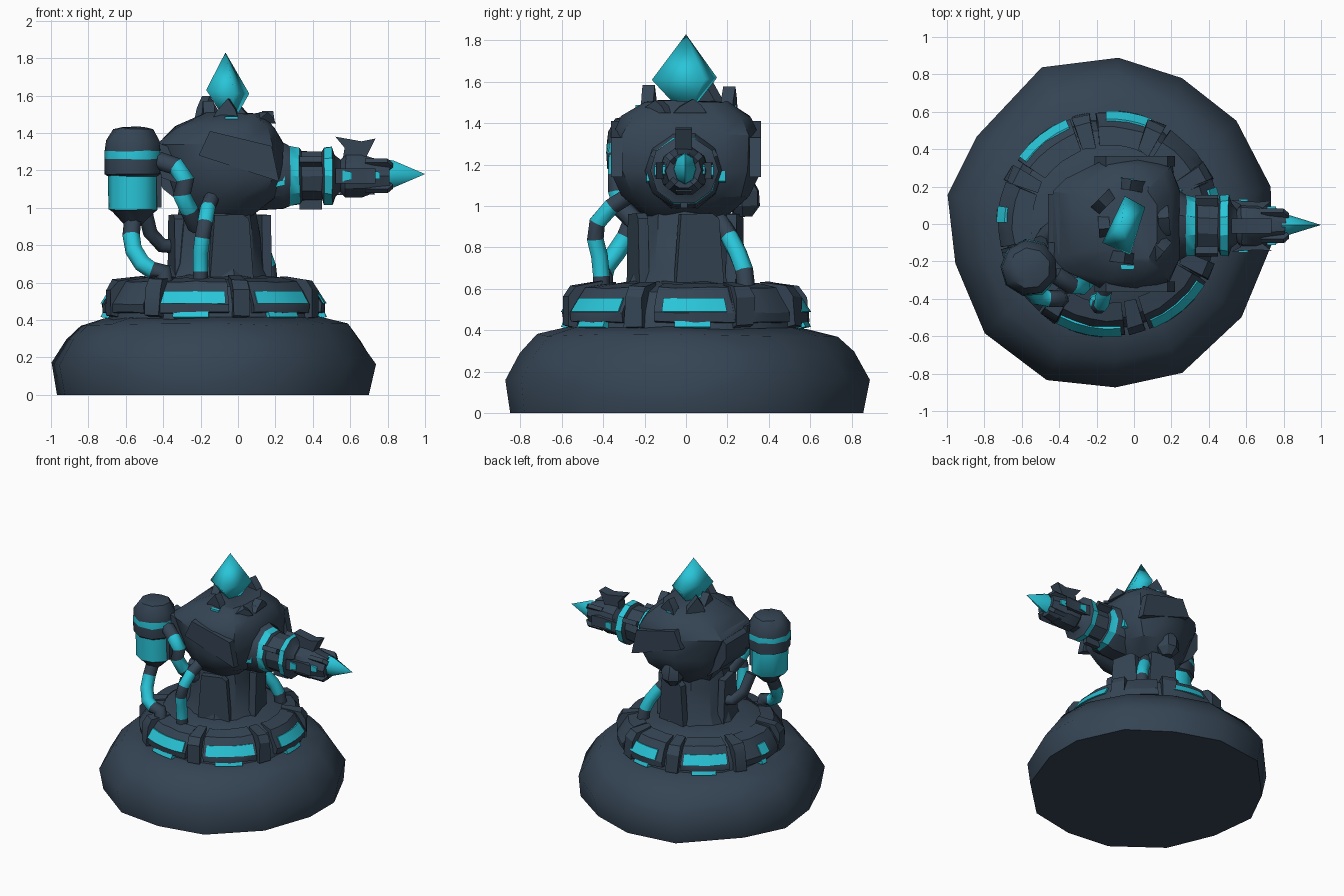
import bpy, bmesh, math, random
from mathutils import Vector, Matrix

random.seed(4)
CX = -0.13  # centre line of the round base


def material(name, rgb):
    m = bpy.data.materials.new(name)
    m.diffuse_color = (*rgb, 1)
    return m


MATS = [material("dark slate", (0.035, 0.058, 0.088)),
        material("glowing cyan", (0.022, 0.56, 0.69))]
D, C = 0, 1


def skin(name, rings, mats=D, jitter=0.0, angle=32):
    """Joins rings of equal length into a closed, capped solid; mats is one index or one per band."""
    bm = bmesh.new()
    rows = [[bm.verts.new(Vector(p) + Vector([random.uniform(-jitter, jitter) for _ in range(3)]))
             for p in ring] for ring in rings]
    n = len(rows[0])
    bands = [mats] * (len(rows) - 1) if isinstance(mats, int) else mats
    for a, b, m in zip(rows, rows[1:], bands):
        for i in range(n):
            j = (i + 1) % n
            bm.faces.new((a[i], a[j], b[j], b[i])).material_index = m
    bm.faces.new(rows[0]).material_index = bands[0]
    bm.faces.new(rows[-1]).material_index = bands[-1]
    bmesh.ops.remove_doubles(bm, verts=bm.verts, dist=0.0005)
    bmesh.ops.recalc_face_normals(bm, faces=bm.faces)
    me = bpy.data.meshes.new(name)
    bm.to_mesh(me)
    bm.free()
    ob = bpy.data.objects.new(name, me)
    bpy.context.collection.objects.link(ob)
    for m in MATS:
        me.materials.append(m)
    bpy.ops.object.select_all(action='DESELECT')
    ob.select_set(True)
    bpy.context.view_layer.objects.active = ob
    bpy.ops.object.shade_smooth_by_angle(angle=math.radians(angle))
    return ob


def lathe(name, profile, sides, origin, mats=D, along_x=False, turn=0.0, jitter=0.0, angle=32, flat=1.0):
    """Profile of (radius, distance along the axis)."""
    rings = []
    for r, h in profile:
        ring = []
        for i in range(sides):
            a = turn + math.tau * i / sides
            u, v = r * math.cos(a) * flat, r * math.sin(a)
            ring.append(Vector(origin) + Vector((h, u, v) if along_x else (u, v, h)))
        rings.append(ring)
    return skin(name, rings, mats, jitter, angle)


def tube(name, points, radius, mats=D, sides=7):
    pts = [Vector(p) for p in points]
    rings = []
    for i, p in enumerate(pts):
        t = (pts[min(i + 1, len(pts) - 1)] - pts[max(i - 1, 0)]).normalized()
        u = t.cross(Vector((0.3, 1, 0.1))).normalized()
        v = t.cross(u)
        rings.append([p + radius * (math.cos(k * math.tau / sides) * u + math.sin(k * math.tau / sides) * v)
                      for k in range(sides)])
    return skin(name, rings, mats, angle=60)


def slab(name, outline, centre, depth, rot=(0, 0, 0), mat=D):
    """Flat outline in local x-z, thickened along local y, then turned and placed."""
    m = Matrix.Translation(centre)
    for ang, ax in zip(rot, 'XYZ'):
        m = m @ Matrix.Rotation(math.radians(ang), 4, ax)
    return skin(name, [[m @ Vector((x, s * depth / 2, z)) for x, z in outline] for s in (-1, 1)], mat)


def arc_block(name, ang, width, section, mat=D, steps=4, jitter=0.0):
    """Section of (radius, z) swept around the base centre."""
    rings = []
    for i in range(steps + 1):
        a = math.radians(ang + width * (i / steps - 0.5))
        rings.append([(CX + r * math.cos(a), r * math.sin(a), z) for r, z in section])
    return skin(name, rings, mat, jitter)


# Rocky base mound: an uneven outline scaled inwards as it rises
OUTLINE = [(-0.085, 0.89), (0.26, 0.775), (0.555, 0.55), (0.73, 0.20), (0.73, -0.10), (0.58, -0.50), (0.26, -0.80),
           (-0.10, -0.88), (-0.46, -0.83), (-0.80, -0.58), (-0.95, -0.21), (-1.0, 0.15), (-0.845, 0.46), (-0.49, 0.83)]
base = skin("base_mound", [[(CX + (x - CX) * k, y * k, z) for x, y in OUTLINE] for k, z in
                           [(0.97, 0.0), (1.0, 0.165), (0.905, 0.295), (0.825, 0.375), (0.655, 0.412), (0.45, 0.42)]],
            jitter=0.008, angle=50)
for v in base.data.vertices:
    if v.co.z < 0.05:
        v.co.z = 0.0
    v.co.x = max(v.co.x, -1.0)

# Stepped turntable
lathe("turntable", [(0.57, 0.39), (0.56, 0.48), (0.51, 0.58), (0.40, 0.62), (0.26, 0.635)],
      18, (CX, 0, 0), jitter=0.007)

# Sloped armour blocks around the turntable; (angle, share of the block that glows)
BLOCKS = [(4, 0.8), (-50, 0.9), (-101, 0.9), (-148, 0), (175, 0.25), (128, 0.9), (80, 0.7), (40, 0)]
for i, (a, glow) in enumerate(BLOCKS):
    w = 38 if a < 10 else 34
    arc_block(f"ring_block_{i}", a, w,
              [(0.5, 0.43), (0.595, 0.44), (0.598, 0.485), (0.55, 0.56), (0.52, 0.605), (0.42, 0.625)], jitter=0.004)
    if glow:
        arc_block(f"ring_light_{i}", a, w * glow, [(0.57, 0.485), (0.605, 0.489), (0.562, 0.556), (0.53, 0.55)], C)
        arc_block(f"lower_light_{i}", a - 1, w * glow * 0.55,
                  [(0.55, 0.405), (0.606, 0.416), (0.592, 0.445), (0.55, 0.445)], C)
    # clamp between neighbouring blocks
    arc_block(f"ring_clamp_{i}", a + 25, 9, [(0.5, 0.40), (0.605, 0.42), (0.60, 0.56), (0.56, 0.615), (0.42, 0.635)],
              steps=1, jitter=0.008)

# Neck column with leaning plates
lathe("neck", [(0.29, 0.6), (0.25, 0.70), (0.225, 0.9), (0.20, 1.02)], 10, (-0.11, -0.01, 0), jitter=0.008)
PLATE = [(-0.12, 0), (0.12, 0), (0.095, 0.32), (0.06, 0.345), (-0.095, 0.34)]
for i, a in enumerate((15, 80, 190, 285)):
    t = math.radians(a)
    slab(f"neck_plate_{i}", PLATE, (-0.10 + 0.235 * math.cos(t), 0.24 * math.sin(t), 0.62), 0.05, (0, 0, a + 90))


# Faceted head: wide in the middle, narrow at the rear
def head_ring(z, back, front, half):
    mid = (back + front) / 2 + 0.02
    pts = [(front, 0.5), (front - 0.05, 0.85), (mid + 0.08, 1.0), (mid - 0.08, 0.98), (back + 0.06, 0.68), (back, 0.5)]
    return [(x, half * k, z) for x, k in pts] + [(x, -half * k, z) for x, k in reversed(pts)]


skin("head", [head_ring(*r) for r in [(0.95, -0.27, 0.06, 0.20), (1.05, -0.33, 0.19, 0.31), (1.17, -0.37, 0.24, 0.355),
                                      (1.34, -0.43, 0.24, 0.355), (1.43, -0.33, 0.20, 0.31), (1.505, -0.17, 0.13, 0.20)]],
     jitter=0.008)
# Hump on the rear of the head
slab("head_hump", [(-0.30, 1.02), (-0.40, 1.10), (-0.46, 1.20), (-0.46, 1.31), (-0.40, 1.37), (-0.28, 1.40)],
     (0, 0, 0), 0.32)

# Cheek plates, mirrored
for s, side in ((-1, "left"), (1, "right")):
    slab(f"cheek_plate_{side}", [(-0.21, 1.28), (-0.15, 1.41), (0.18, 1.33), (0.22, 1.14)], (0, s * 0.335, 0), 0.055)
    slab(f"head_light_{side}", [(-0.07, 1.463), (0.0, 1.465), (0.0, 1.488), (-0.07, 1.488)], (0, s * 0.228, 0), 0.03, mat=C)
    slab(f"nose_light_{side}", [(0.20, 1.11), (0.25, 1.12), (0.25, 1.17), (0.21, 1.17)], (0, s * 0.17, 0), 0.04, mat=C)
slab("brow_light", [(-0.03, 1.465), (0.03, 1.465), (0.025, 1.485), (-0.025, 1.485)], (0.15, 0, 0), 0.05, (0, 0, 90), C)

# Pointed prongs holding the crystal
PRONG = [(-0.08, 0), (0.08, 0), (0.055, 0.075), (0.015, 0.135), (-0.05, 0.06)]
for i, (a, r, k) in enumerate([(5, 0.2, 0.5), (80, 0.21, 0.95), (185, 0.12, 0.9), (262, 0.18, 1.0), (135, 0.17, 1.1),
                               (320, 0.22, 0.45)]):
    t = math.radians(a)
    slab(f"crown_prong_{i}", [(x, z * k) for x, z in PRONG],
         (-0.04 + r * math.cos(t), r * math.sin(t), 1.45), 0.06, (0, 0, a + 90))

# Floating crystal
corners = [(-0.05, 0.15, 1.62), (0.06, 0.09, 1.61), (-0.02, -0.165, 1.61), (-0.17, -0.10, 1.63)]
foot = [(-0.04 + (x + 0.04) * 0.3, y * 0.3, 1.485) for x, y, z in corners]
skin("crystal", [foot, corners, [(-0.067, 0, 1.83)] * 4], C, angle=100)

# Gun barrel with glowing bands and pointed tip
AXIS = (0, -0.01, 1.17)
lathe("barrel", [(0.19, 0.12), (0.185, 0.24), (0.165, 0.28), (0.155, 0.33), (0.14, 0.34), (0.135, 0.45),
                 (0.16, 0.46), (0.165, 0.505), (0.12, 0.52), (0.09, 0.55), (0.12, 0.575), (0.12, 0.66), (0.10, 0.72),
                 (0.085, 0.81)],
      10, AXIS, [D, D, C, D, D, D, C, D, D, D, D, D, D], True, jitter=0.004)
lathe("barrel_tip", [(0.077, 0.79), (0.073, 0.83), (0.0, 1.0)], 8, (0, -0.005, 1.18), C, True, angle=50, flat=0.72)
for i in range(3):  # raised cooling blocks clamped between the bands
    t = math.radians(30 + 120 * i)
    slab(f"barrel_block_{i}", [(0.33, -0.05), (0.45, -0.05), (0.45, 0.05), (0.33, 0.05)],
         (0, -0.01 + 0.13 * math.cos(t), 1.17 + 0.13 * math.sin(t)), 0.035, (math.degrees(t) - 90, 0, 0))

# Claw fins around the muzzle, and small glowing studs
FIN = [(0.56, 0.09), (0.68, 0.09), (0.735, 0.20), (0.66, 0.185), (0.52, 0.21), (0.57, 0.15)]
for i, (a, lift, k) in enumerate([(0, 0, 1.0), (90, 0.05, 0.42), (180, 0.03, 0.35), (270, 0.05, 0.42)]):
    slab(f"muzzle_fin_{i}", [(x, lift + z * k) for x, z in FIN], AXIS, 0.08, (a, 0, 0))
    t = math.radians(a + 45)
    slab(f"muzzle_jaw_{i}", [(0.68, -0.035), (0.80, -0.03), (0.83, 0.0), (0.80, 0.035), (0.68, 0.035)],
         (0, -0.01 + 0.08 * math.sin(t), 1.17 + 0.08 * math.cos(t)), 0.03, (-a - 45, 0, 0))
for s in (-1, 1):
    slab("muzzle_stud", [(0.56, 1.14), (0.61, 1.15), (0.61, 1.19), (0.56, 1.20)], (0, -0.01 + s * 0.135, 0), 0.015, mat=C)
    slab("jaw_stud", [(0.71, 1.15), (0.76, 1.155), (0.76, 1.19), (0.71, 1.20)], (0, -0.01 + s * 0.095, 0), 0.015, mat=C)

# Fuel tank on the rear left
TANK = (-0.56, -0.235, 0)
lathe("tank", [(0.05, 0.91), (0.115, 0.975), (0.132, 0.99), (0.135, 1.17), (0.152, 1.18), (0.155, 1.26), (0.153, 1.302),
               (0.148, 1.36), (0.11, 1.42), (0.06, 1.43)], 9, TANK, [D, D, C, D, D, C, D, D, D], turn=0.3, jitter=0.004,
      angle=45)
slab("tank_bracket", [(-0.46, 1.18), (-0.30, 1.12), (-0.30, 1.30), (-0.46, 1.36)], (0, -0.17, 0), 0.14)
slab("tank_rib", [(-0.01, 1.0), (0.02, 1.0), (0.02, 1.18), (-0.01, 1.18)], (-0.43, -0.235, 0), 0.06)

# Hoses between tank, head and turntable
tube("tank_hose", [(-0.56, -0.25, 0.95), (-0.57, -0.29, 0.85), (-0.555, -0.34, 0.77), (-0.51, -0.39, 0.70),
                   (-0.46, -0.40, 0.665), (-0.40, -0.40, 0.66), (-0.39, -0.40, 0.58)], 0.048, [D, C, C, C, D, D])
tube("front_hose", [(-0.14, -0.28, 1.05), (-0.16, -0.36, 1.0), (-0.175, -0.43, 0.92), (-0.19, -0.44, 0.84),
                    (-0.20, -0.42, 0.76), (-0.20, -0.41, 0.66), (-0.20, -0.41, 0.58)], 0.042, [D, C, D, C, C, D])
tube("side_hose", [(-0.42, -0.27, 1.25), (-0.33, -0.33, 1.22), (-0.28, -0.33, 1.15), (-0.30, -0.33, 1.07),
                   (-0.26, -0.31, 0.99), (-0.22, -0.22, 0.90)], 0.05, [D, C, D, C, D])
tube("rear_hose", [(-0.50, -0.1, 1.0), (-0.47, -0.05, 0.87), (-0.41, 0.0, 0.80), (-0.30, 0.02, 0.79)], 0.04)
tube("far_hose", [(0.02, 0.16, 0.93), (0.08, 0.21, 0.85), (0.13, 0.25, 0.77), (0.16, 0.28, 0.69), (0.17, 0.29, 0.60)],
     0.045, [D, C, C, D])

# Round fitting on the far side of the head
lathe("side_fitting", [(0.04, 0.95), (0.085, 1.0), (0.085, 1.07), (0.04, 1.13)], 7, (-0.08, 0.275, 0), jitter=0.006)
